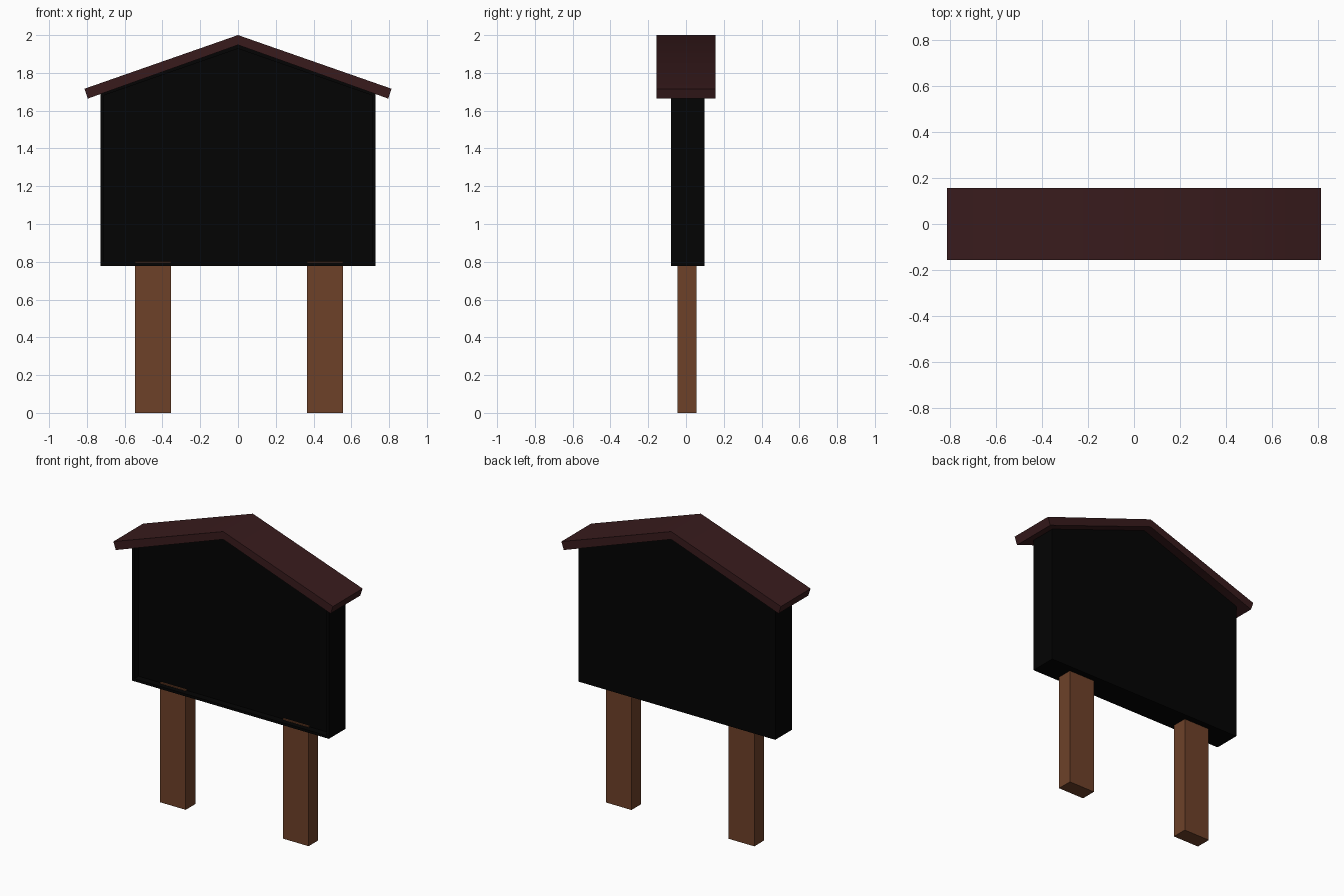
import bpy
import bmesh
import math

cube = bpy.data.objects.get("Cube")
if cube:
    bpy.data.objects.remove(cube, do_unlink=True)


def material(name, colour):
    mat = bpy.data.materials.new(name)
    mat.use_nodes = True
    mat.diffuse_color = (*colour, 1)
    mat.node_tree.nodes["Principled BSDF"].inputs["Base Color"].default_value = (*colour, 1)
    return mat


black = material("black board", (0.001, 0.001, 0.001))
brown = material("brown wood", (0.155, 0.053, 0.022))
maroon = material("dark maroon roof", (0.04, 0.011, 0.012))


def prism(name, outline, front, back, mat, recess=None):
    """Extrude an x-z outline along y, optionally sinking a framed panel in its front."""
    bm = bmesh.new()
    face = bm.faces.new([bm.verts.new((x, front, z)) for x, z in outline])
    extruded = bmesh.ops.extrude_face_region(bm, geom=[face], use_keep_orig=True)
    for item in extruded["geom"]:
        if isinstance(item, bmesh.types.BMVert):
            item.co.y = back
    bmesh.ops.recalc_face_normals(bm, faces=bm.faces[:])
    if recess:
        rim, depth = recess
        bmesh.ops.inset_region(bm, faces=[face], thickness=rim)
        sunk = bmesh.ops.extrude_discrete_faces(bm, faces=[face])["faces"][0]
        for vert in sunk.verts:
            vert.co.y += depth
    mesh = bpy.data.meshes.new(name)
    bm.to_mesh(mesh)
    bm.free()
    mesh.materials.append(mat)
    obj = bpy.data.objects.new(name, mesh)
    bpy.context.collection.objects.link(obj)
    return obj


# Gabled notice board with a sunken front panel
side, floor, eave, ridge = 0.729, 0.778, 1.695, 1.952
prism("board", [(-side, floor), (side, floor), (side, eave), (0, ridge), (-side, eave)],
      -0.08, 0.097, black, recess=(0.024, 0.045))

# Pitched roof with square-cut eaves and a softly shaded ridge
roof = prism("roof", [(0, 2), (-0.813, 1.716), (-0.795, 1.664), (0, 1.948),
                      (0.795, 1.664), (0.813, 1.716)], -0.157, 0.157, maroon)
bpy.ops.object.select_all(action="DESELECT")
roof.select_set(True)
bpy.context.view_layer.objects.active = roof
bpy.ops.object.shade_smooth_by_angle(angle=math.radians(50))

# Posts, ending flush with the inner floor of the board
for name, x in (("right_post", -0.545), ("left_post", 0.365)):
    prism(name, [(x, 0), (x + 0.19, 0), (x + 0.19, 0.8025), (x, 0.8025)],
          -0.046, 0.056, brown)
